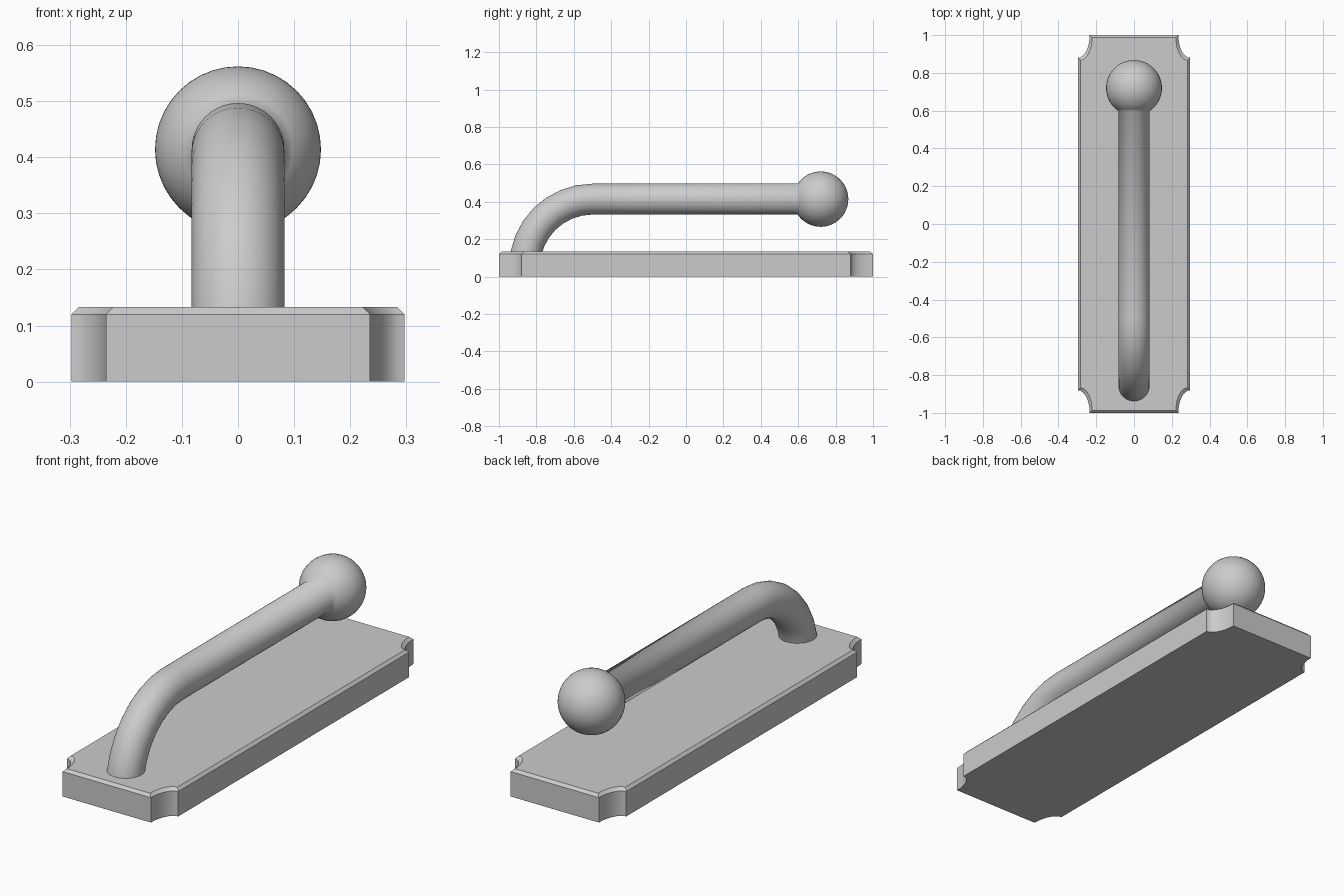
import bpy, bmesh
from math import sin, cos, pi, asin
from mathutils import Vector

if "Cube" in bpy.data.objects:
    bpy.data.objects.remove(bpy.data.objects["Cube"])


def loft(name, rings, angle):
    """Skin closed rings of points and cap both ends."""
    bm = bmesh.new()
    loops = [[bm.verts.new(p) for p in ring] for ring in rings]
    n = len(loops[0])
    for a, b in zip(loops, loops[1:]):
        for i in range(n):
            j = (i + 1) % n
            bm.faces.new((a[i], a[j], b[j], b[i]))
    bm.faces.new(loops[0][::-1])
    bm.faces.new(loops[-1])
    bmesh.ops.remove_doubles(bm, verts=bm.verts, dist=1e-5)
    bmesh.ops.recalc_face_normals(bm, faces=bm.faces)
    mesh = bpy.data.meshes.new(name)
    bm.to_mesh(mesh)
    bm.free()
    ob = bpy.data.objects.new(name, mesh)
    bpy.context.collection.objects.link(ob)
    bpy.ops.object.select_all(action='DESELECT')
    ob.select_set(True)
    bpy.context.view_layer.objects.active = ob
    bpy.ops.object.shade_smooth_by_angle(angle=angle)
    return ob


# Base plate: rectangle with scooped corners and a chamfered top rim
def plate_ring(inset, z, steps=8):
    w, d = 0.297 - inset, 1.0 - inset
    scoop = [(w - 0.062 * cos(t), d - 0.12 * sin(t))
             for t in (pi / 2 * i / steps for i in range(steps + 1))]
    half = scoop + [(x, -y) for x, y in reversed(scoop)]
    outline = half + [(-x, -y) for x, y in half]
    return [(x, y, z) for x, y in outline]


loft("base_plate", [plate_ring(0, 0), plate_ring(0, 0.12),
                    plate_ring(0.013, 0.133)], 0.6)


# Handle: bent rod flowing into a ball at its free end
def round_ring(y, z, tilt, r, n=40):
    up = Vector((0, -sin(tilt), cos(tilt)))
    c = Vector((0, y, z))
    return [c + Vector((r * cos(a), 0, 0)) + up * (r * sin(a))
            for a in (2 * pi * i / n for i in range(n))]


ROD, BEND, AXIS, BALL, BALL_Y = 0.0825, 0.363, 0.414, 0.148, 0.72
rings = []
for i in range(9):
    t = pi / 2 * (1 - i / 8)
    rings.append(round_ring(-0.5 - BEND * sin(t), AXIS - BEND + BEND * cos(t), t, ROD))
start = asin(ROD / BALL)
for i in range(21):
    t = start + (pi - 0.01 - start) * i / 20
    rings.append(round_ring(BALL_Y - BALL * cos(t), AXIS, 0, BALL * sin(t)))
loft("ball_handle", rings, 1.3)
